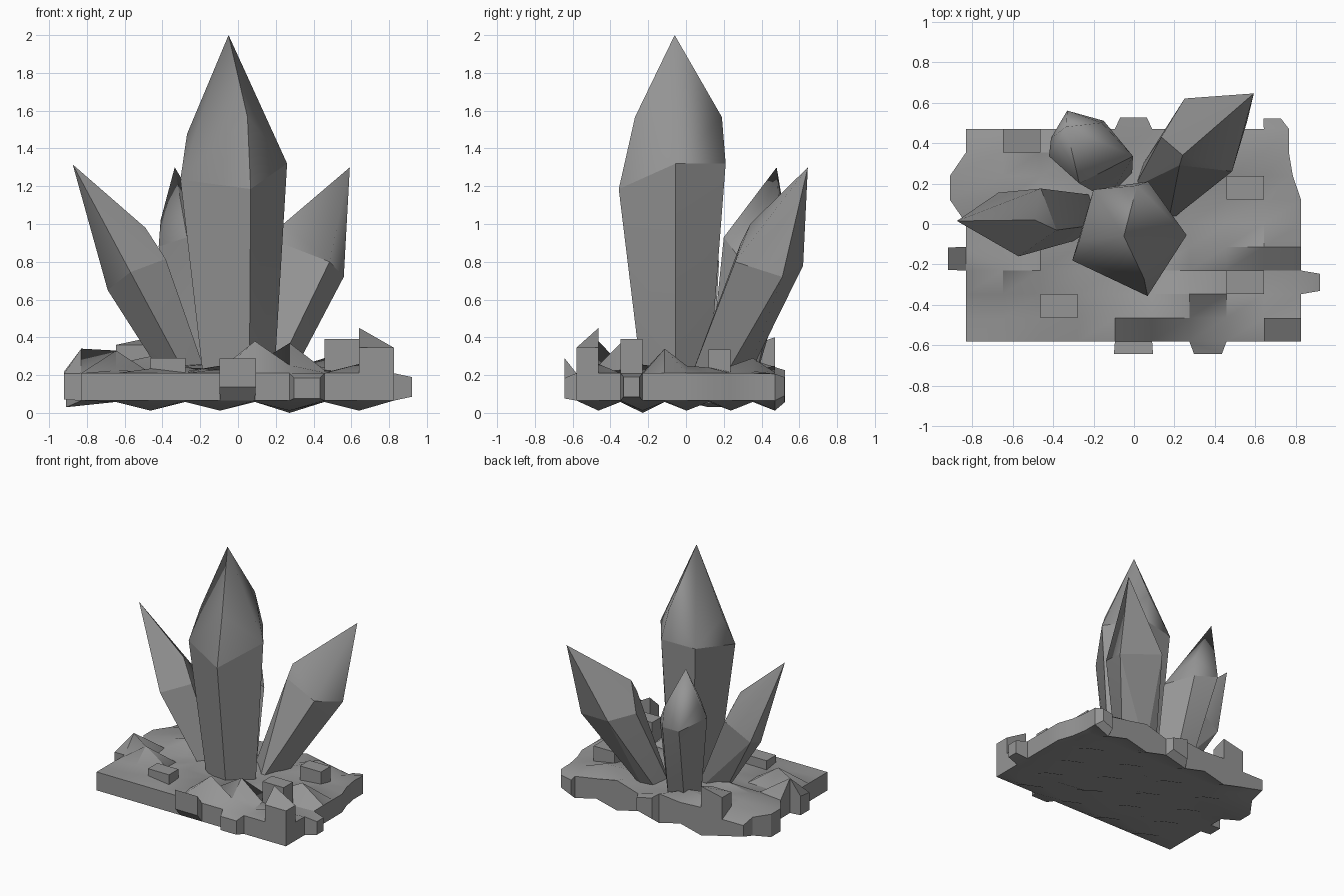
import bpy, bmesh, random
from mathutils import Vector

if "Cube" in bpy.data.objects:
    bpy.data.objects.remove(bpy.data.objects["Cube"])

random.seed(4)
stone = bpy.data.materials.new("dark_grey")
stone.diffuse_color = (.3, .3, .3, 1)
stone.use_nodes = True
stone.node_tree.nodes["Principled BSDF"].inputs["Base Color"].default_value = stone.diffuse_color


def finish(name, bm):
    mesh = bpy.data.meshes.new(name)
    bm.to_mesh(mesh)
    bm.free()
    mesh.materials.append(stone)
    ob = bpy.data.objects.new(name, mesh)
    bpy.context.collection.objects.link(ob)
    return ob


def crystal(name, foot, shoulder, facets, tip):
    """Tapered shard: flat-sided shaft below the shoulder, soft cut point above."""
    bm = bmesh.new()
    rings = [[bm.verts.new(p) for p in ring] for ring in
             ([(x, y, 0.15) for x, y in foot], shoulder, facets + [tip])]
    bmesh.ops.convex_hull(bm, input=bm.verts)
    loose = [v for v in bm.verts if not v.link_faces]
    base, ring = set(rings[0]), set(rings[1])
    bmesh.ops.recalc_face_normals(bm, faces=bm.faces)
    shaft = {f for f in bm.faces if base & set(f.verts)}
    for f in bm.faces:
        f.smooth = True
    for e in bm.edges:
        kinds = {f in shaft for f in e.link_faces}
        bend = e.calc_face_angle(0)
        limit = 0.3 if kinds == {True} else 0.05 if len(kinds) == 2 else 1.15
        e.smooth = bend < limit
    bmesh.ops.delete(bm, geom=loose, context='VERTS')
    return finish(name, bm)


# Crystals
crystal("main_crystal",
        [(-.18, -.13), (.06, -.23), (.19, -.055), (.05, .12), (-.13, .1)],
        [(-.305, -.18, 1.235), (.067, -.356, 1.185), (.26, -.055, 1.32),
         (.07, .21, 1.32), (-.2, .17, 1.3)],
        [(.05, -.27, 1.566), (-.27, -.08, 1.476), (.015, .19, 1.566)],
        (-.05, -.06, 2.0))
crystal("left_crystal",
        [(-.37, .07), (-.25, -.07), (-.15, .0), (-.18, .14)],
        [(-.69, .05, .65), (-.57, -.16, .745), (-.383, -.03, .815),
         (-.46, .175, .8), (-.67, .155, .68)],
        [(-.49, .02, .98)],
        (-.875, .015, 1.315))
crystal("back_crystal",
        [(-.13, .12), (-.27, .2), (-.24, .36), (-.1, .36), (-.01, .24)],
        [(-.27, .2, .93), (-.42, .335, .88), (-.33, .56, .83),
         (-.15, .51, .8), (-.005, .335, .75)],
        [(-.41, .425, 1.02), (-.16, .5, .96)],
        (-.335, .48, 1.3))
crystal("right_crystal",
        [(.17, .01), (.26, .18), (.15, .31), (.04, .29), (.0, .18)],
        [(.485, .26, .8), (.56, .51, .72), (.25, .62, .78),
         (.135, .43, .8), (.225, .29, .9)],
        [(.24, .34, 1.0)],
        (.592, .645, 1.3))

# Rock base: a 9 x 9 cell slab with jagged top and underside
N, X0, Y0, DX, DY = 9, -.83, -.58, .1839, .1167
peaks = {(5, 1): .38, (6, 2): .37, (8, 4): .34, (1, 3): .33, (0, 4): .34,
         (2, 6): .3, (3, 8): .28, (7, 8): .29, (4, 2): .25}
bm = bmesh.new()
top, bot = {}, {}
for i in range(N + 1):
    for j in range(N + 1):
        x, y = X0 + i * DX, Y0 + j * DY
        if i == 0 and j in (6, 7):
            x = -.91
        if i == N and j >= 7:
            x = .785 if j == 7 else .765
        rim = i in (0, N) or j in (0, N)
        zt = .21 if rim else .21 + random.uniform(-.01, .055)
        # teeth hang from every second corner underneath
        tooth = i % 2 == 0 and (j % 2 == 1)
        zb = (.012 if tooth else .058) if 0 < i < N and j > 0 else .065
        if j == N:
            zt += random.uniform(-.04, .04)
        top[i, j] = bm.verts.new((x, y, peaks.get((i, j), zt)))
        bot[i, j] = bm.verts.new((x, y, zb))
bot[6, 3].co.z = 0
bot[0, 6].co.z = bot[0, 7].co.z = .03
bot[0, 9].co.z = .1
cell, side = {}, {}
for i in range(N):
    for j in range(N):
        c = [(i, j), (i + 1, j), (i + 1, j + 1), (i, j + 1)]
        cell[i, j] = bm.faces.new([top[k] for k in c])
        bm.faces.new([bot[k] for k in reversed(c)])
for k in range(N):
    for tag, a, b in (("front", (k, 0), (k + 1, 0)), ("right", (N, k), (N, k + 1)),
                      ("back", (k + 1, N), (k, N)), ("left", (0, k + 1), (0, k))):
        side[tag, k] = bm.faces.new([bot[a], bot[b], top[b], top[a]])
bmesh.ops.recalc_face_normals(bm, faces=bm.faces)


def extrude(face):
    return bmesh.ops.extrude_discrete_faces(bm, faces=[face])["faces"][0]


# Square blocks rising from the top
for key, z in (((7, 2), .39), ((2, 1), .29), ((7, 6), .335),
               ((1, 8), .36), ((8, 0), .345)):
    f = extrude(cell[key])
    for v in f.verts:
        v.co.z = z
    if key == (8, 0):
        min(f.verts, key=lambda v: v.co.x - v.co.y).co.z = .45
    if key == (1, 8):
        max(f.verts, key=lambda v: v.co.x + v.co.y).co.z = .4

# Stubs jutting from the sides: move, then taper
for key, move, taper in ((("front", 4), (0, -.062, .075), 1.05),
                         (("front", 6), (0, -.062, -.007), .75),
                         (("back", 4), (0, .055, .015), .72),
                         (("back", 8), (-.02, .05, .01), .7),
                         (("left", 3), (-.09, 0, 0), .95),
                         (("right", 2), (.095, 0, 0), .72)):
    f = extrude(side[key])
    c = f.calc_center_median()
    for v in f.verts:
        v.co = c + (v.co - c) * taper + Vector(move)
    if key[0] == "left":
        for v in f.verts:
            v.co.x = -.92
            v.co.z = min(v.co.z, .22)

bmesh.ops.recalc_face_normals(bm, faces=bm.faces)
base = finish("rock_base", bm)
base.select_set(True)
bpy.context.view_layer.objects.active = base
bpy.ops.object.shade_smooth_by_angle(angle=0.6)
